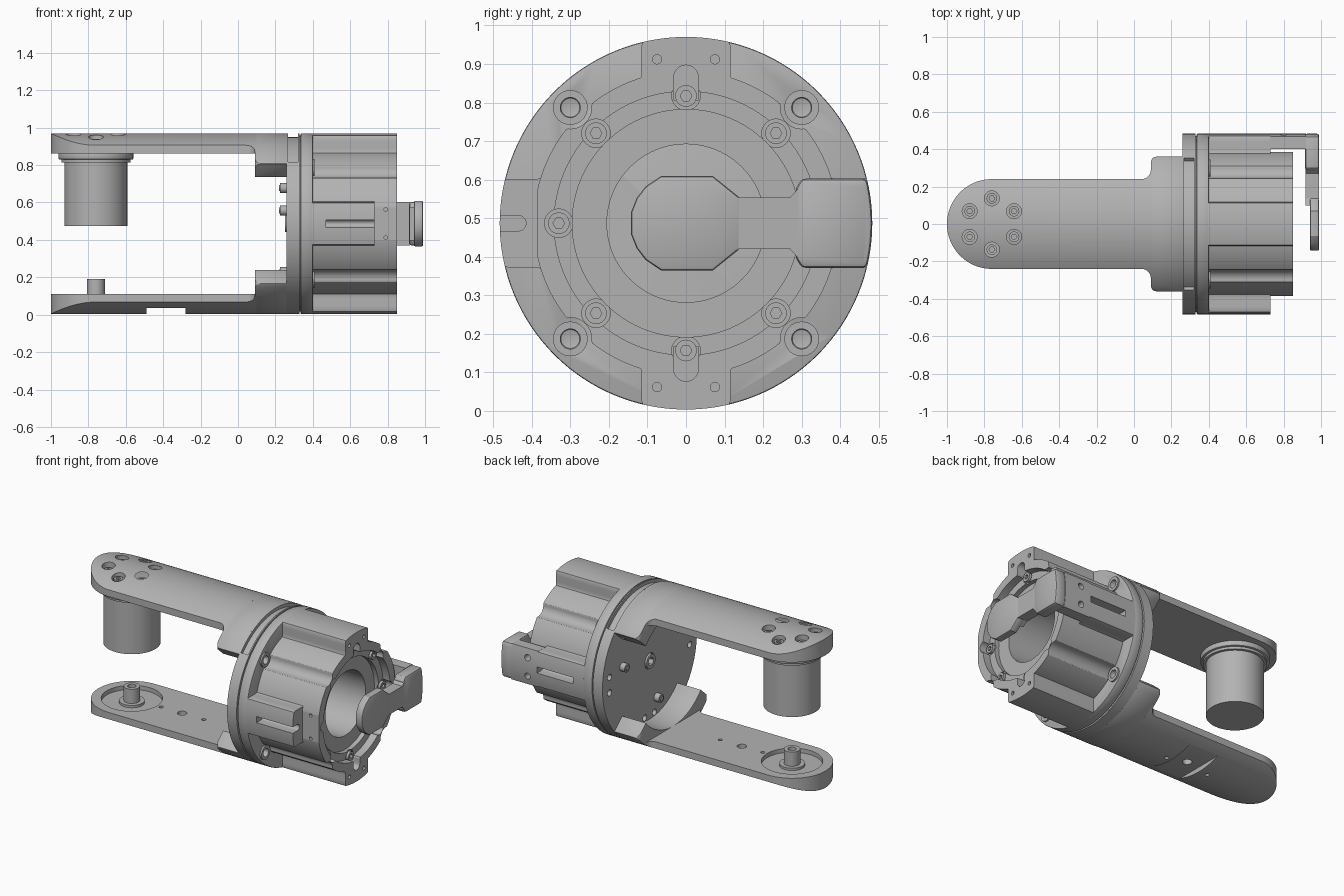
import bpy, bmesh
from math import sin, cos, asin, sqrt, pi, radians, degrees

if "Cube" in bpy.data.objects:
    bpy.data.objects.remove(bpy.data.objects["Cube"])

C = 0.487      # height of the main axis
R = 0.483      # outer radius of the housing
PIVOT = -0.76  # x of the motor and the opposite post

grey = bpy.data.materials.new("machined_grey")
grey.use_nodes = True
grey.diffuse_color = (0.45, 0.45, 0.45, 1)
grey.node_tree.nodes["Principled BSDF"].inputs["Base Color"].default_value = (0.45, 0.45, 0.45, 1)


def shade(ob):
    ob.data.shade_smooth()
    ob.data.set_sharp_from_angle(angle=radians(28))


def prism(name, pts, axis, a, b):
    """Extrude a 2D outline: x uses (y, height from axis), y uses (x, height from axis), z uses (x, y)."""
    place = {"x": lambda p, t: (t, p[0], C + p[1]),
             "y": lambda p, t: (p[0], t, C + p[1]),
             "z": lambda p, t: (p[0], p[1], t)}[axis]
    bm = bmesh.new()
    low = [bm.verts.new(place(p, a)) for p in pts]
    top = [bm.verts.new(place(p, b)) for p in pts]
    bm.faces.new(low)
    bm.faces.new(top)
    for i in range(len(pts)):
        j = (i + 1) % len(pts)
        bm.faces.new((low[i], low[j], top[j], top[i]))
    bmesh.ops.recalc_face_normals(bm, faces=bm.faces)
    me = bpy.data.meshes.new(name)
    bm.to_mesh(me)
    bm.free()
    me.materials.append(grey)
    ob = bpy.data.objects.new(name, me)
    bpy.context.collection.objects.link(ob)
    shade(ob)
    return ob


def arc(cx, cy, r, a0, a1, n=12):
    steps = [radians(a0 + (a1 - a0) * i / n) for i in range(n + 1)]
    return [(cx + r * cos(t), cy + r * sin(t)) for t in steps]


def disc(name, u, v, r, axis, a, b, n=32):
    return prism(name, arc(u, v, r, 0, 360, n)[:-1], axis, a, b)


def box(name, u0, u1, v0, v1, axis, a, b):
    return prism(name, [(u0, v0), (u1, v0), (u1, v1), (u0, v1)], axis, a, b)


def sector(name, r0, r1, half, s, a, b):
    pts = arc(0, 0, r1, 90 - half, 90 + half, 40) + arc(0, 0, r0, 90 + half, 90 - half, 40)
    return prism(name, [(y, s * z) for y, z in pts], "x", a, b)


def carve(ob, cutters, op="DIFFERENCE"):
    for c in cutters:
        m = ob.modifiers.new("carve", "BOOLEAN")
        m.object, m.operation, m.solver = c, op, "EXACT"
    bake(ob)
    for c in cutters:
        bpy.data.objects.remove(c)
    return ob


def bake(ob):
    bpy.context.view_layer.update()
    deps = bpy.context.evaluated_depsgraph_get()
    me = bpy.data.meshes.new_from_object(ob.evaluated_get(deps))
    ob.modifiers.clear()
    ob.data = me
    shade(ob)


def soften(ob, width):
    m = ob.modifiers.new("soften", "BEVEL")
    m.width, m.segments, m.limit_method, m.angle_limit = width, 2, "ANGLE", radians(40)
    bake(ob)
    return ob


# Housing outline: round body, four lugs, four scallops round the screw bosses
def contour(side_lugs, n=540):
    pts = []
    for i in range(n):
        t = 2 * pi * i / n
        f = abs((t + pi / 4) % (pi / 2) - pi / 4)
        on_side = abs(cos(t)) > abs(sin(t))
        r = 0.395
        if on_side and not side_lugs:
            r = min(r, 0.385 / cos(f))
        else:
            r = max(r, min(R, 0.115 / max(sin(f), 0.001)))
        g = pi / 4 - f
        if g < asin(0.055 / 0.424):
            r = min(r, 0.424 * cos(g) - sqrt(0.055 ** 2 - (0.424 * sin(g)) ** 2))
        pts.append((r * cos(t), r * sin(t)))
    return pts


# Housing
body = prism("housing_body", contour(True), "x", 0.395, 0.73)
slots = [prism("slot", [(s * y, z) for y, z in arc(0.435, 0, 0.02, 90, 270) + [(0.5, -0.02), (0.5, 0.02)]],
               "x", 0.47, 0.8) for s in (-1, 1)]
carve(body, [disc("bore", 0, 0, 0.205, "x", 0.35, 0.9, 96)] + slots)

spots = [(0.33 * cos(i * pi / 4), 0.33 * sin(i * pi / 4)) for i in range(8)]
end = prism("housing_end", contour(False), "x", 0.73, 0.85)
cuts = [disc("rim", 0, 0, 0.342, "x", 0.80, 0.9, 96),
        disc("step", 0, 0, 0.295, "x", 0.77, 0.9, 96),
        disc("bore", 0, 0, 0.205, "x", 0.7, 0.9, 96)]
cuts += [disc("pocket", y, z, 0.037, "x", 0.79, 0.9, 24) for y, z in spots]
for s in (-1, 1):
    cuts.append(prism("keyway", [(y, s * z) for y, z in arc(0, 0.378, 0.032, 0, 180) +
                                 [(-0.032, 0.32), (0.032, 0.32)]], "x", 0.785, 0.9))
    cuts += [disc("pin_hole", y, s * 0.425, 0.012, "x", 0.82, 0.9, 16) for y in (-0.075, 0.075)]
    cuts.append(disc("side_hole", 0.79, s * 0.075, 0.01, "y", -0.4, -0.36, 16))
carve(end, cuts)
for y, z in spots:
    carve(disc("end_screw", y, z, 0.028, "x", 0.78, 0.81, 24),
          [disc("socket", y, z, 0.015, "x", 0.795, 0.85, 6)])

# Two flange plates separated by a groove
front_plate = disc("inner_flange", 0, 0, R, "x", 0.335, 0.40, 128)
carve(front_plate, [disc("hole", sy * 0.3, sz * 0.3, 0.026, "x", 0.37, 0.5)
                    for sy in (-1, 1) for sz in (-1, 1)])
soften(front_plate, 0.005)
for sy in (-1, 1):
    for sz in (-1, 1):
        carve(disc("flange_boss", sy * 0.3, sz * 0.3, 0.045, "x", 0.398, 0.41),
              [disc("hole", sy * 0.3, sz * 0.3, 0.026, "x", 0.39, 0.45)])
disc("flange_groove", 0, 0, 0.47, "x", 0.32, 0.34, 128)
plate = disc("outer_flange", 0, 0, R, "x", 0.26, 0.328, 128)
cuts = [sector("relief", 0.462, 0.52, 47, 1, 0.268, 0.32), disc("hub_hole", 0, 0, 0.05, "x", 0.2, 0.29)]
for d in (-0.05, 0.05):
    cuts += [disc("hole", s * 0.41, d, 0.02, "x", 0.2, 0.29, 20) for s in (-1, 1)]
    cuts += [disc("hole", d, s * 0.35, 0.02, "x", 0.2, 0.29, 20) for s in (-1, 1)]
carve(plate, cuts)
carve(disc("hub_collar", 0, 0, 0.046, "x", 0.25, 0.3), [disc("socket", 0, 0, 0.028, "x", 0.2, 0.28, 6)])
for y, z in ((0.28, 0.07), (-0.07, -0.26), (-0.2, 0.19)):
    disc("plate_screw", y, z, 0.027, "x", 0.225, 0.265, 24)
    disc("plate_screw_washer", y, z, 0.018, "x", 0.22, 0.23, 6)


# Arms: plan outline with a round end and a flared saddle
def plan():
    half = arc(PIVOT, 0, 0.24, 180, 90, 24) + arc(0.04, 0.29, 0.05, -90, 0, 8)
    half += arc(0.12, 0.33, 0.03, 180, 90, 6) + [(0.27, 0.36)]
    return half + [(x, -y) for x, y in half[:0:-1]]


def arm(name, s):
    chord = degrees(asin(0.375 / R))
    seg = [(y, s * z) for y, z in arc(0, 0, R, chord, 180 - chord, 64)]
    lever = prism(name + "_arm", seg, "x", -1.02, 0.1)
    carve(lever, [prism("plan", plan(), "z", -0.1, 1.1)], "INTERSECT")
    saddle = sector(name + "_saddle", 0.375, R, 48.5, s, 0.09, 0.26)
    carve(saddle, [prism("plan", plan(), "z", -0.1, 1.1)], "INTERSECT")
    soften(saddle, 0.012)
    return lever


upper = arm("upper", 1)
bolts = [(PIVOT + 0.137 * sin(i * pi / 3), 0.137 * cos(i * pi / 3)) for i in range(6)]
carve(upper, [disc("bolt_hole", x, y, 0.04, "z", 0.915, 1.1) for x, y in bolts])
for x, y in bolts:
    carve(disc("arm_bolt", x, y, 0.028, "z", 0.9, 0.94, 24), [disc("socket", x, y, 0.015, "z", 0.925, 1, 6)])

lower = arm("lower", -1)
carve(lower, [disc("recess", PIVOT, 0, 0.18, "z", 0.085, 0.2, 64),
              box("notch", -0.49, -0.28, -0.3, 0.3, "z", -0.1, 0.035),
              disc("hole", -0.40, 0, 0.028, "z", -0.1, 0.2),
              disc("hole", -0.55, 0, 0.013, "z", -0.1, 0.2, 16),
              disc("hole", -0.245, 0, 0.013, "z", -0.1, 0.2, 16)])
disc("post_collar", PIVOT, 0, 0.075, "z", 0.08, 0.1)
post = disc("post", PIVOT, 0, 0.048, "z", 0.08, 0.192)
carve(post, [disc("hole", PIVOT, 0, 0.025, "z", 0.13, 0.3, 24)])

# Motor hanging under the upper arm
disc("motor", PIVOT, 0, 0.168, "z", 0.475, 0.84, 64)
disc("motor_step", PIVOT, 0, 0.185, "z", 0.815, 0.835, 64)
soften(disc("motor_flange", PIVOT, 0, 0.2, "z", 0.83, 0.868, 64), 0.005)


# Clamp: bar on the left lug, pad, neck and rounded head
def mirrored(half):
    return half + [(y, -z) for y, z in half[::-1]]


bar = box("clamp_bar", 0.4, 0.52, -0.116, 0.116, "x", 0.73, 0.92)
carve(bar, [disc("limit", 0, 0, R, "x", 0.6, 1.1, 128)], "INTERSECT")
carve(bar, [disc("hole", 0.8, z, 0.02, "y", 0.43, 0.55, 20) for z in (-0.06, 0.06)])
pad = prism("clamp_pad", mirrored([(0.285, 0.09), (0.3, 0.116), (0.52, 0.116)]), "x", 0.915, 0.99)
carve(pad, [disc("limit", 0, 0, R, "x", 0.6, 1.1, 128)], "INTERSECT")
soften(pad, 0.012)
neck = prism("clamp_neck", mirrored([(0.1, 0.09), (0.135, 0.067), (0.27, 0.067), (0.3, 0.1)]), "x", 0.918, 0.988)
head = prism("clamp_head", mirrored([(-0.142, 0.03), (-0.128, 0.065), (-0.105, 0.095), (-0.065, 0.122),
                                     (0.07, 0.122), (0.14, 0.066)]), "x", 0.94, 0.99)
soften(head, 0.008)
